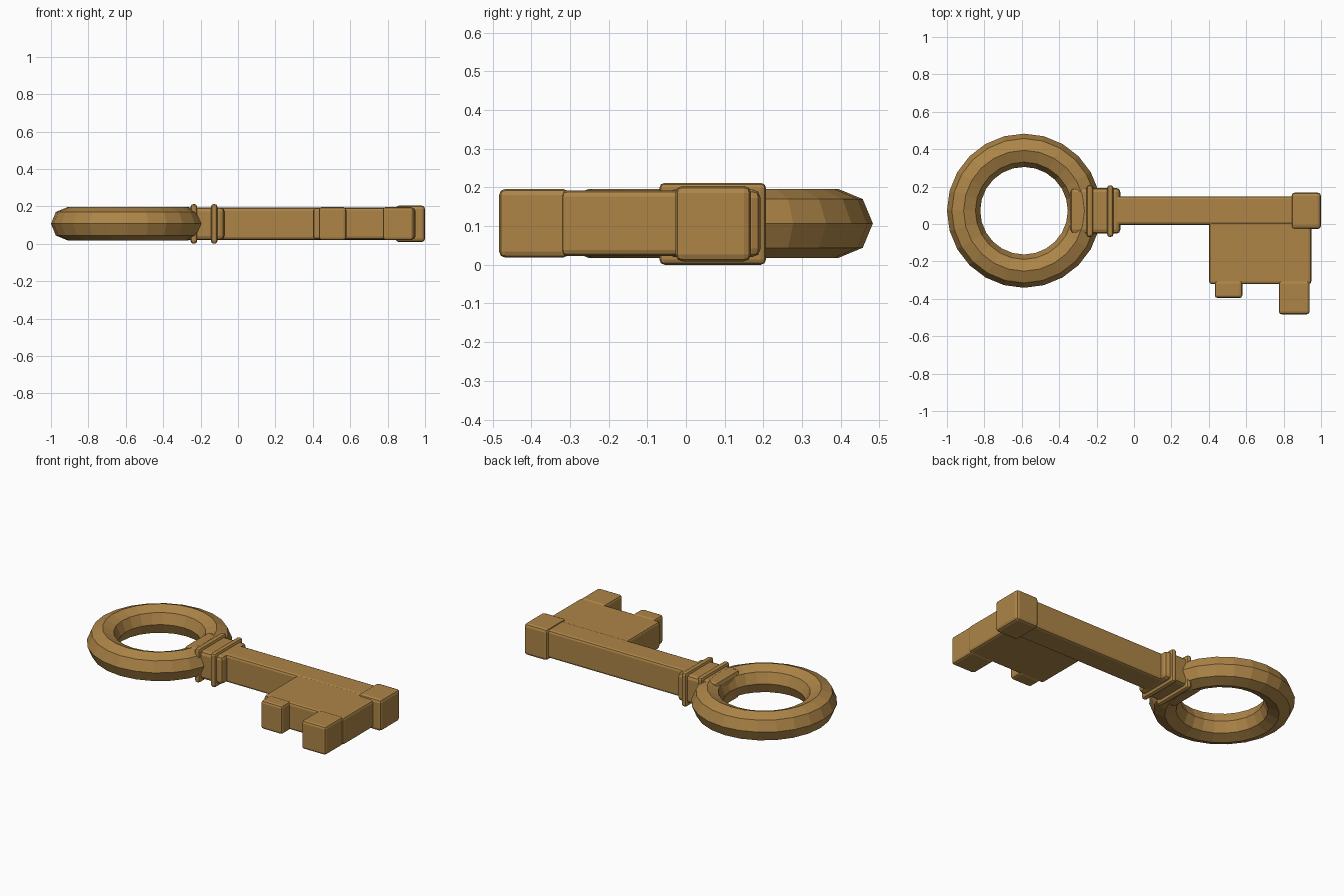
import bpy, bmesh, math

if "Cube" in bpy.data.objects:
    bpy.data.objects.remove(bpy.data.objects["Cube"])

brass = bpy.data.materials.new("aged brass")
brass.diffuse_color = (0.42, 0.235, 0.064, 1)
brass.use_nodes = True
brass.node_tree.nodes["Principled BSDF"].inputs["Base Color"].default_value = brass.diffuse_color


def finish(name, bm):
    bmesh.ops.recalc_face_normals(bm, faces=bm.faces)
    mesh = bpy.data.meshes.new(name)
    bm.to_mesh(mesh)
    bm.free()
    mesh.materials.append(brass)
    obj = bpy.data.objects.new(name, mesh)
    bpy.context.collection.objects.link(obj)
    return obj


def block(name, x, y, z, bevel=0.015, segments=2):
    """Rounded box spanning the given (min, max) ranges."""
    bm = bmesh.new()
    bmesh.ops.create_cube(bm, size=1)
    for v in bm.verts:
        v.co = [sum(r) / 2 + c * (r[1] - r[0]) for r, c in zip((x, y, z), v.co)]
    obj = finish(name, bm)
    mod = obj.modifiers.new("rounded edges", "BEVEL")
    mod.width = bevel
    mod.segments = segments
    return obj


def ring(name, centre, major, minor, around=24, sides=8):
    """Faceted torus lying flat."""
    bm = bmesh.new()
    loops = []
    for i in range(around):
        a = 2 * math.pi * i / around
        loop = []
        for j in range(sides):
            b = 2 * math.pi * j / sides
            r = major + minor * math.cos(b)
            loop.append(bm.verts.new((centre[0] + r * math.cos(a),
                                      centre[1] + r * math.sin(a),
                                      centre[2] + minor * math.sin(b))))
        loops.append(loop)
    for i in range(around):
        p, q = loops[i], loops[(i + 1) % around]
        for j in range(sides):
            k = (j + 1) % sides
            bm.faces.new((p[j], q[j], q[k], p[k]))
    return finish(name, bm)


# Handle
ring("handle_ring", (-0.588, 0.071, 0.107), 0.323, 0.089)

# Collar with two raised bands
block("collar", (-0.34, -0.073), (-0.052, 0.193), (0.02, 0.195), 0.022)
for i, x in enumerate((-0.236, -0.127)):
    block(f"collar_band_{i + 1}", (x - 0.017, x + 0.017), (-0.069, 0.207), (0, 0.212), 0.014)

# Shaft and end cap
block("shaft", (-0.12, 0.93), (-0.005, 0.148), (0.021, 0.194))
block("end_cap", (0.842, 1.0), (-0.027, 0.168), (0.009, 0.204), 0.018)

# Bit plate and teeth
block("bit_plate", (0.402, 0.948), (-0.322, 0.015), (0.023, 0.192))
block("short_tooth", (0.432, 0.579), (-0.396, -0.302), (0.019, 0.196))
block("long_tooth", (0.774, 0.939), (-0.483, -0.302), (0.019, 0.196))
